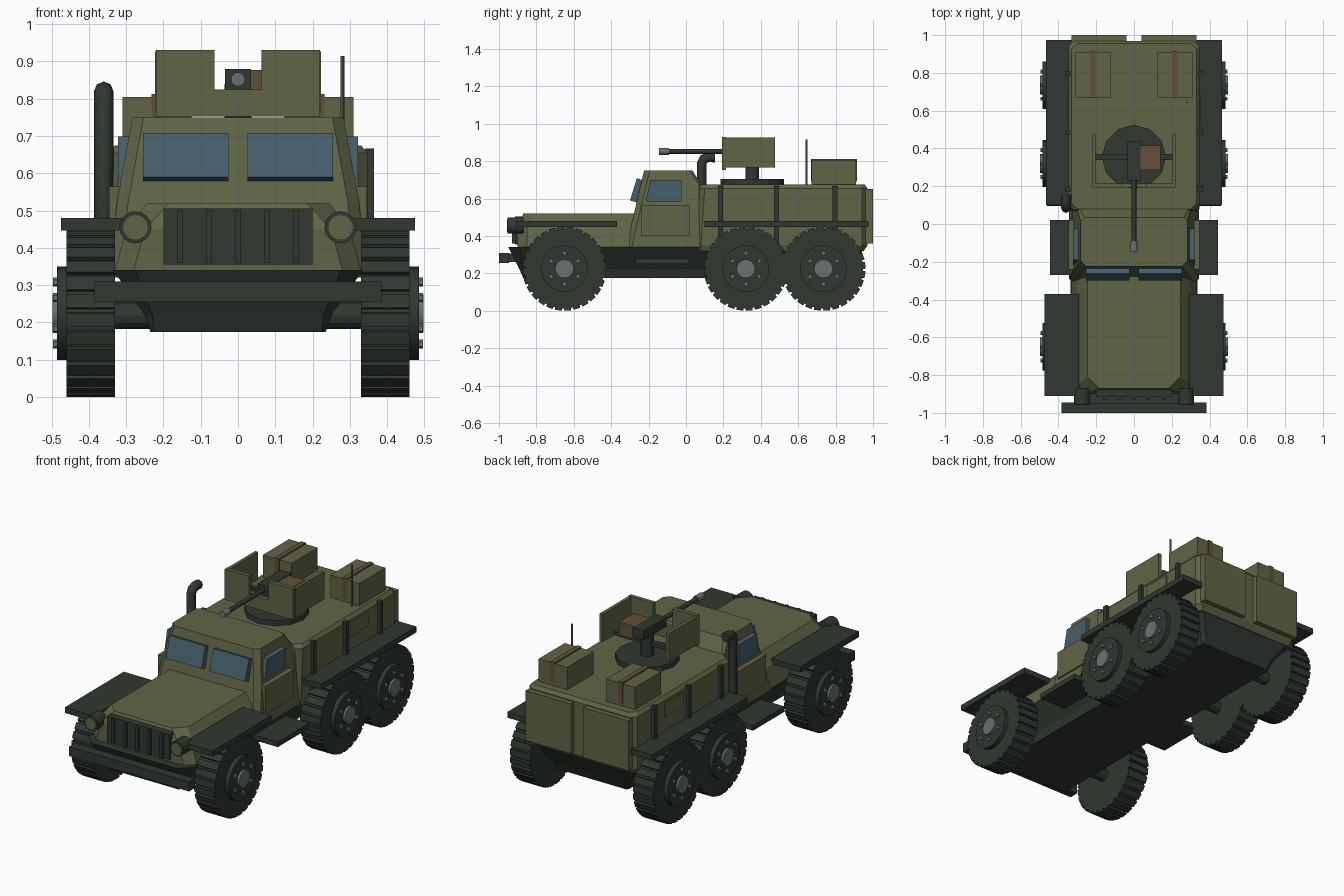
import bpy, bmesh, math
from mathutils import Matrix, Vector

if "Cube" in bpy.data.objects:
    bpy.data.objects.remove(bpy.data.objects["Cube"])


def material(name, rgb):
    m = bpy.data.materials.new(name)
    m.diffuse_color = (*rgb, 1)
    m.use_nodes = True
    m.node_tree.nodes["Principled BSDF"].inputs["Base Color"].default_value = m.diffuse_color
    return m


OLIVE = material("olive paint", (0.118, 0.130, 0.060))
DARK = material("dark green", (0.028, 0.040, 0.030))
GLASS = material("blue glass", (0.060, 0.115, 0.150))
BROWN = material("brown", (0.125, 0.078, 0.040))
STEEL = material("grey steel", (0.150, 0.165, 0.170))


def finish(bm, name, mat):
    bmesh.ops.recalc_face_normals(bm, faces=bm.faces)
    me = bpy.data.meshes.new(name)
    bm.to_mesh(me)
    bm.free()
    me.materials.append(mat)
    ob = bpy.data.objects.new(name, me)
    bpy.context.collection.objects.link(ob)
    return ob


def box(name, mat, x, y, z, tilt=0.0):
    """Box from (min, max) ranges, optionally tilted about its own x axis."""
    bm = bmesh.new()
    c = Vector([(r[0] + r[1]) / 2 for r in (x, y, z)])
    size = [abs(r[1] - r[0]) for r in (x, y, z)]
    mat4 = Matrix.Translation(c) @ Matrix.Rotation(tilt, 4, 'X') @ Matrix.Diagonal((*size, 1))
    bmesh.ops.create_cube(bm, size=1, matrix=mat4)
    return finish(bm, name, mat)


def rod(name, mat, a, b, r, sides=16):
    """Cylinder between two points."""
    a, b = Vector(a), Vector(b)
    d = b - a
    rot = d.to_track_quat('Z', 'Y').to_matrix().to_4x4()
    bm = bmesh.new()
    bmesh.ops.create_cone(bm, cap_ends=True, segments=sides, radius1=r, radius2=r,
                          depth=d.length, matrix=Matrix.Translation((a + b) / 2) @ rot)
    ob = finish(bm, name, mat)
    if sides > 12:
        for p in ob.data.polygons:
            p.use_smooth = len(p.vertices) == 4
        ob.data.set_sharp_from_angle(angle=math.radians(40))
    return ob


def loft(name, mat, rings):
    """Skin closed rings of points, capping both ends."""
    bm = bmesh.new()
    rows = [[bm.verts.new(p) for p in ring] for ring in rings]
    n = len(rows[0])
    for lo, hi in zip(rows, rows[1:]):
        for i in range(n):
            j = (i + 1) % n
            bm.faces.new((lo[i], lo[j], hi[j], hi[i]))
    bm.faces.new(rows[0])
    bm.faces.new(rows[-1])
    return finish(bm, name, mat)


def section(z, hx, y0, y1, cf, cr):
    """Rectangle at height z with chamfered front (cf) and rear (cr) corners."""
    right = [(hx - cf, y0, z), (hx, y0 + cf, z), (hx, y1 - cr, z), (hx - cr, y1, z)]
    return right + [(-x, y, h) for x, y, h in reversed(right)]


# Hull sections
loft("chassis", DARK, [section(0.175, 0.235, -0.87, 0.87, 0.01, 0.01),
                       section(0.22, 0.25, -0.89, 0.89, 0.02, 0.02),
                       section(0.34, 0.335, -0.95, 0.955, 0.06, 0.03)])
loft("hood", OLIVE, [section(0.34, 0.33, -0.90, -0.20, 0.05, 0.01),
                     section(0.45, 0.30, -0.90, -0.20, 0.05, 0.01),
                     section(0.52, 0.245, -0.87, -0.20, 0.06, 0.01)])
loft("cab", OLIVE, [section(0.34, 0.343, -0.32, 0.09, 0.03, 0.01),
                    section(0.52, 0.325, -0.278, 0.09, 0.03, 0.01),
                    section(0.675, 0.297, -0.242, 0.08, 0.03, 0.01),
                    section(0.75, 0.283, -0.224, 0.035, 0.03, 0.02)])
loft("rear_body", OLIVE, [section(0.32, 0.335, 0.07, 0.95, 0.01, 0.03),
                          section(0.35, 0.347, 0.07, 0.97, 0.01, 0.03),
                          section(0.655, 0.347, 0.07, 0.97, 0.03, 0.03),
                          section(0.675, 0.33, 0.08, 0.955, 0.03, 0.03)])

# Front end
box("bumper", DARK, (-0.385, 0.385), (-1.0, -0.945), (0.255, 0.31))
for s in (-1, 1):
    box("bumper_bracket", DARK, (s * 0.16, s * 0.20), (-0.96, -0.88), (0.26, 0.305))
box("grille", DARK, (-0.2, 0.2), (-0.915, -0.87), (0.355, 0.505))
for i in range(-2, 3):
    box("grille_bar", DARK, (i * 0.078 - 0.008, i * 0.078 + 0.008), (-0.93, -0.91), (0.36, 0.5))

for s in (-1, 1):
    # Headlights, windows and doors
    rod("headlight", DARK, (s * 0.275, -0.955, 0.455), (s * 0.275, -0.87, 0.455), 0.043)
    rod("headlight_lens", OLIVE, (s * 0.275, -0.958, 0.455), (s * 0.275, -0.95, 0.455), 0.033)
    box("windshield", GLASS, (s * 0.025, s * 0.255), (-0.282, -0.246), (0.582, 0.706), -0.3)
    loft("side_window", GLASS, [[(s * x, y, z) for y, z in
                                 ((-0.215, 0.585), (-0.025, 0.585), (-0.025, 0.698), (-0.19, 0.698))]
                                for x in (0.285, 0.322)])
    box("door", OLIVE, (s * 0.30, s * 0.346), (-0.24, 0.02), (0.40, 0.565))

    # Fenders and step
    box("front_fender", DARK, (s * 0.29, s * 0.475), (-0.91, -0.37), (0.447, 0.48))
    box("rear_fender", DARK, (s * 0.33, s * 0.465), (0.10, 0.975), (0.447, 0.48))
    box("side_step", DARK, (s * 0.25, s * 0.445), (-0.27, 0.02), (0.25, 0.28))

    # Rear body fittings
    for y in (0.185, 0.483, 0.797):
        box("side_strap", DARK, (s * 0.34, s * 0.365), (y - 0.013, y + 0.013), (0.34, 0.667))
    box("side_panel", OLIVE, (s * 0.34, s * 0.353), (0.525, 0.695), (0.56, 0.64))
    box("rear_door", OLIVE, (s * 0.04, s * 0.33), (0.96, 1.0), (0.36, 0.65))
    box("roof_crate", OLIVE, (s * 0.125, s * 0.31), (0.67, 0.91), (0.67, 0.805))
    box("crate_strap", BROWN, (s * 0.203, s * 0.232), (0.667, 0.913), (0.69, 0.812))

    # Gun shield halves
    box("shield_front", OLIVE, (s * 0.063, s * 0.22), (0.192, 0.215), (0.752, 0.93))
    box("shield_side", OLIVE, (s * 0.203, s * 0.222), (0.21, 0.475), (0.765, 0.926))


# Wheels: toothed tyre, rim disc, hub and bolts
def wheel(s, y):
    z, teeth, pts = 0.225, 28, []
    for i in range(teeth):
        for f, r in ((0.0, 0.225), (0.72, 0.225), (0.76, 0.212), (0.96, 0.212)):
            a = (i + f) * math.tau / teeth
            pts.append((y + r * math.cos(a), z + r * math.sin(a)))
    loft("tyre", DARK, [[(s * x, *p) for p in pts] for x in (0.33, 0.46)])
    rod("rim", DARK, (s * 0.45, y, z), (s * 0.485, y, z), 0.125, 24)
    rod("hub", STEEL, (s * 0.48, y, z), (s * 0.498, y, z), 0.05, 16)
    for i in range(6):
        a = math.radians(30 + 60 * i)
        by, bz = y + 0.083 * math.cos(a), z + 0.083 * math.sin(a)
        rod("wheel_bolt", STEEL, (s * 0.48, by, bz), (s * 0.496, by, bz), 0.012, 6)


for y in (-0.65, 0.32, 0.735):
    rod("axle", DARK, (-0.34, y, 0.218), (0.34, y, 0.218), 0.035, 12)
    for s in (-1, 1):
        wheel(s, y)

# Turret and gun
rod("turret_ring", DARK, (0, 0.355, 0.67), (0, 0.355, 0.705), 0.17, 12)
rod("turret_pedestal", DARK, (0, 0.355, 0.70), (0, 0.355, 0.84), 0.036, 12)
box("shield_floor", OLIVE, (-0.22, 0.22), (0.192, 0.215), (0.752, 0.825))
for s in (-1, 1):
    box("shield_arm", DARK, (s * 0.02, s * 0.21), (0.34, 0.37), (0.765, 0.785))
box("gun_receiver", DARK, (-0.035, 0.035), (0.23, 0.44), (0.825, 0.88))
rod("gun_barrel", DARK, (0, -0.13, 0.852), (0, 0.24, 0.852), 0.013, 12)
rod("gun_muzzle", STEEL, (0, -0.145, 0.852), (0, -0.09, 0.852), 0.019, 12)
box("ammo_box", BROWN, (0.035, 0.14), (0.285, 0.415), (0.80, 0.877))

# Exhaust stack with a bent tip, and antenna
curve = bpy.data.curves.new("exhaust", 'CURVE')
curve.dimensions = '3D'
curve.bevel_depth, curve.bevel_resolution, curve.use_fill_caps = 0.026, 2, True
spline = curve.splines.new('POLY')
path = [(0.085, 0.46), (0.085, 0.79), (0.095, 0.812), (0.118, 0.82), (0.155, 0.82)]
spline.points.add(len(path) - 1)
for p, (y, z) in zip(spline.points, path):
    p.co = (-0.36, y, z, 1)
exhaust = bpy.data.objects.new("exhaust", curve)
curve.materials.append(DARK)
bpy.context.collection.objects.link(exhaust)
rod("antenna", STEEL, (0.28, 0.645, 0.67), (0.28, 0.645, 0.915), 0.005, 8)
